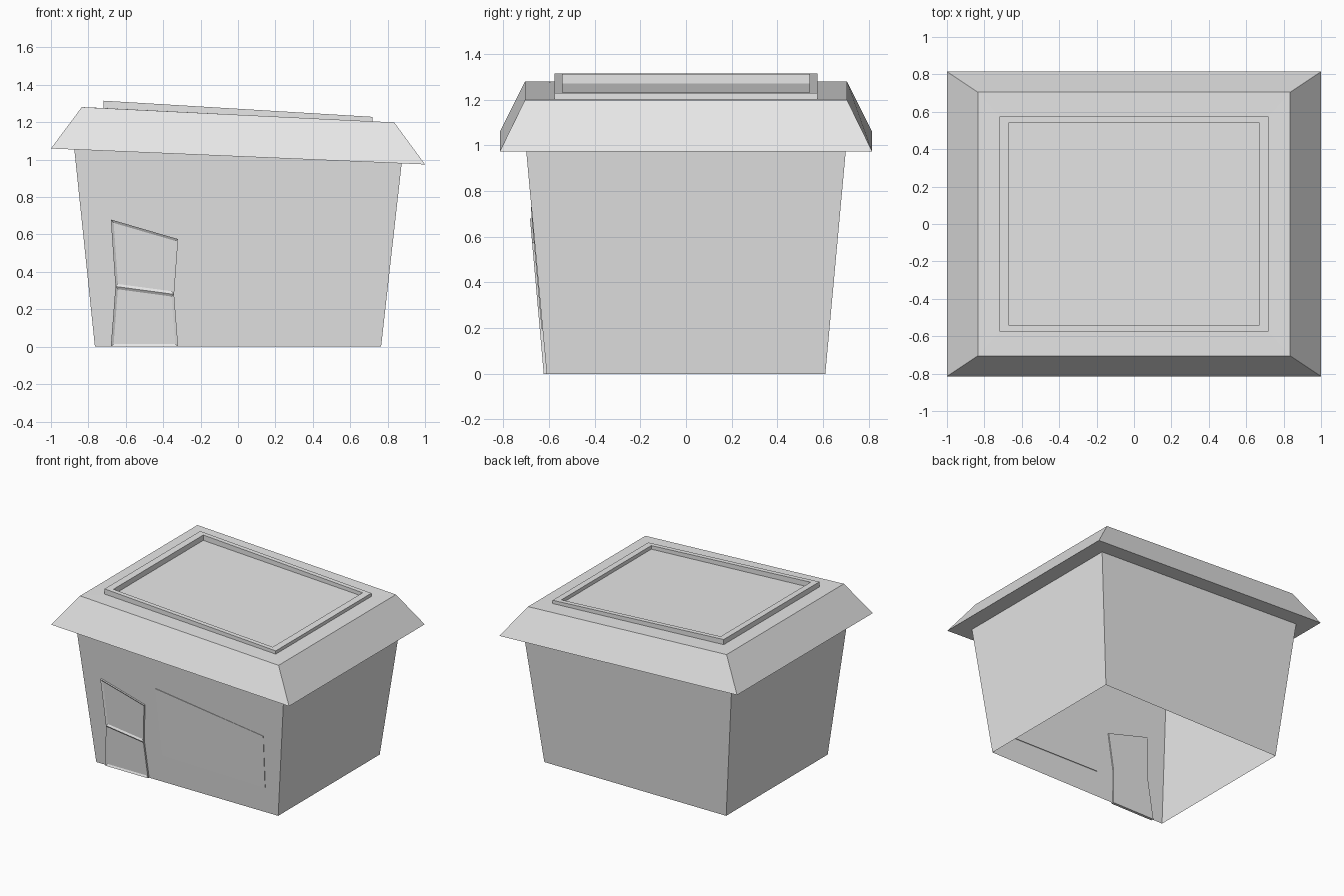
import bpy
import bmesh

cube = bpy.data.objects.get("Cube")
if cube:
    bpy.data.objects.remove(cube, do_unlink=True)

# Single plain grey for every part
grey = bpy.data.materials.new("plain grey")
grey.use_nodes = True
grey.diffuse_color = (0.8, 0.8, 0.8, 1)
grey.node_tree.nodes["Principled BSDF"].inputs["Base Color"].default_value = (0.8, 0.8, 0.8, 1)


def finish(name, bm):
    mesh = bpy.data.meshes.new(name)
    bm.to_mesh(mesh)
    bm.free()
    mesh.materials.append(grey)
    obj = bpy.data.objects.new(name, mesh)
    bpy.context.collection.objects.link(obj)
    return obj


def ring(bm, half_x, half_y, height, tilt):
    """Rectangle of vertices whose height falls towards +x."""
    corners = ((-1, -1), (1, -1), (1, 1), (-1, 1))
    return [bm.verts.new((sx * half_x, sy * half_y, height - tilt * sx * half_x))
            for sx, sy in corners]


def loft(name, sections, cap_start=True, cap_end=True):
    """Skin a stack of tilted rectangles."""
    bm = bmesh.new()
    rings = [ring(bm, *s) for s in sections]
    for a, b in zip(rings, rings[1:]):
        for i in range(4):
            j = (i + 1) % 4
            bm.faces.new((a[i], a[j], b[j], b[i]))
    if cap_start:
        bm.faces.new(rings[0][::-1])
    if cap_end:
        bm.faces.new(rings[-1])
    return finish(name, bm)


def slab(name, rows, out, back, panel_inset=0.0, panel_depth=0.0):
    """Plate following the leaning front wall; rows are (xl, zl, xr, zr) from the bottom up."""
    bm = bmesh.new()

    def point(x, z, offset):
        return bm.verts.new((x, -0.61 - 0.0885 * z - offset, z))

    front = [(point(a, b, out), point(c, d, out)) for a, b, c, d in rows]
    rear = [(point(a, b, -back), point(c, d, -back)) for a, b, c, d in rows]
    panels = []
    for i in range(len(rows) - 1):
        (fl, fr), (gl, gr) = front[i], front[i + 1]
        (bl, br), (cl, cr) = rear[i], rear[i + 1]
        panels.append(bm.faces.new((fl, fr, gr, gl)))
        bm.faces.new((br, bl, cl, cr))
        bm.faces.new((bl, fl, gl, cl))
        bm.faces.new((fr, br, cr, gr))
    bm.faces.new((rear[0][0], rear[0][1], front[0][1], front[0][0]))
    bm.faces.new((front[-1][0], front[-1][1], rear[-1][1], rear[-1][0]))
    bm.normal_update()
    if panel_inset:
        bmesh.ops.inset_individual(bm, faces=panels, thickness=panel_inset,
                                   depth=-panel_depth, use_even_offset=True)
    return finish(name, bm)


# Flared walls, open underneath
loft("walls", [(0.765, 0.61, 0, 0), (0.875, 0.70, 1.017, 0.0425)], cap_start=False)

# Tilted roof with sloping eaves, raised rim and sunken flat centre
loft("roof", [
    (1.0, 0.815, 1.017, 0.0425),
    (0.835, 0.705, 1.24, 0.049),
    (0.72, 0.575, 1.24, 0.05),
    (0.72, 0.575, 1.272, 0.06),
    (0.67, 0.54, 1.272, 0.06),
    (0.67, 0.54, 1.238, 0.05),
])

# Crooked door with two recessed panels
slab("door", [
    (-0.68, 0.0, -0.32, 0.0),
    (-0.655, 0.322, -0.342, 0.28),
    (-0.68, 0.68, -0.32, 0.575),
], 0.013, 0.008, 0.014, 0.008)

# Crooked window plate
slab("window", [
    (-0.193, 0.213, 0.67, 0.197),
    (-0.22, 0.73, 0.68, 0.605),
], 0.005, 0.004)
